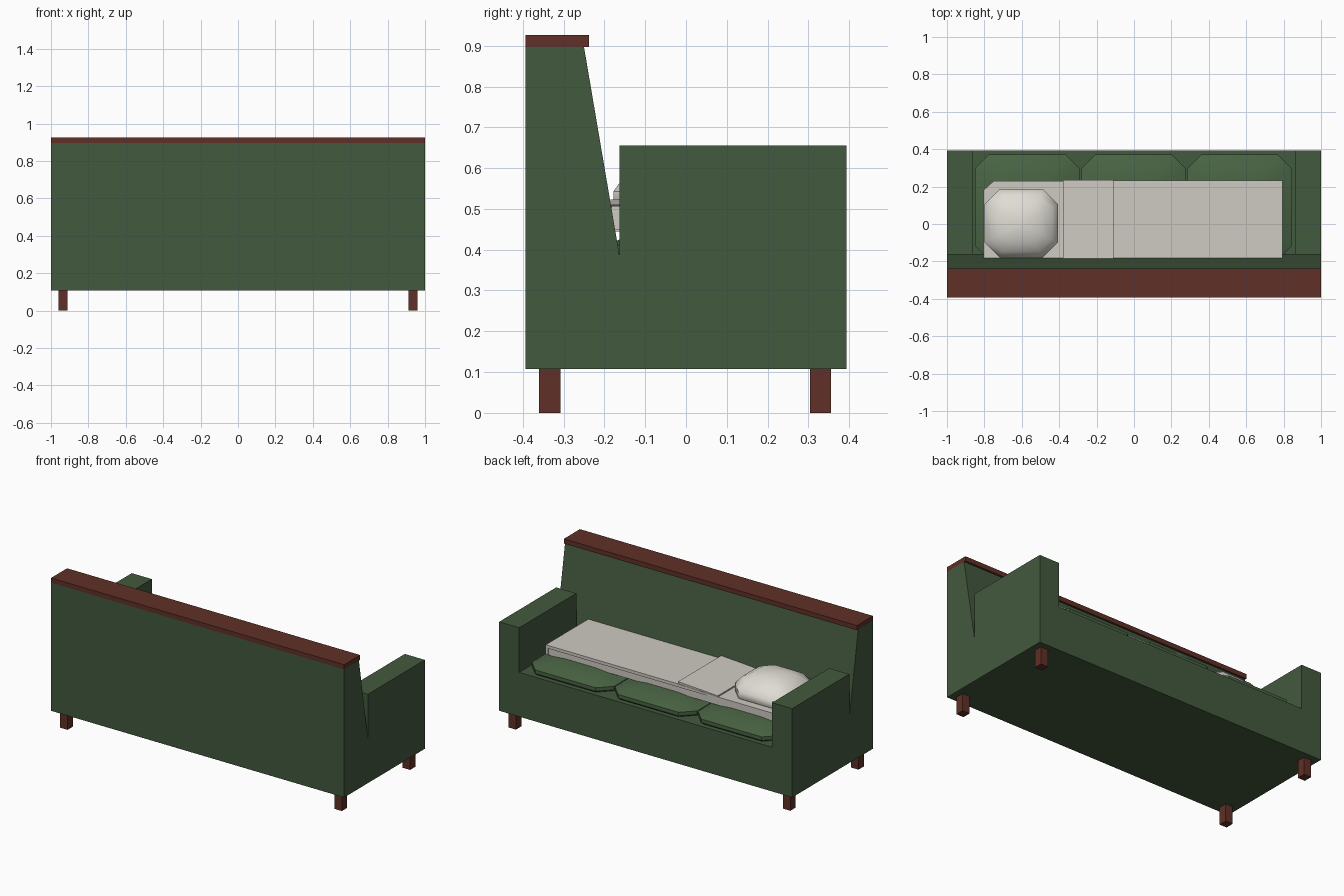
import bpy
from mathutils import Vector

if "Cube" in bpy.data.objects:
    bpy.data.objects.remove(bpy.data.objects["Cube"])


def material(name, rgb):
    m = bpy.data.materials.new(name)
    m.diffuse_color = (*rgb, 1)
    m.use_nodes = True
    m.node_tree.nodes["Principled BSDF"].inputs["Base Color"].default_value = m.diffuse_color
    return m


GREEN = material("green_fabric", (0.055, 0.10, 0.048))
CUSHION = material("cushion_fabric", (0.065, 0.125, 0.056))
WOOD = material("dark_wood", (0.115, 0.03, 0.02))
LINEN = material("linen", (0.62, 0.59, 0.54))
PILLOW = material("pillow_cotton", (0.74, 0.72, 0.66))


def make(name, verts, faces, mat):
    me = bpy.data.meshes.new(name)
    me.from_pydata(verts, [], faces)
    me.materials.append(mat)
    ob = bpy.data.objects.new(name, me)
    bpy.context.collection.objects.link(ob)
    # consistent outward normals
    import bmesh
    bm = bmesh.new()
    bm.from_mesh(me)
    bmesh.ops.recalc_face_normals(bm, faces=bm.faces)
    bm.to_mesh(me)
    bm.free()
    return ob


def extrude(name, pts, axis, a, b, mat):
    """Extrude a 2D profile along x, y or z from a to b."""
    def at(p, t):
        q = list(p)
        q.insert(axis, t)
        return q
    n = len(pts)
    verts = [at(p, a) for p in pts] + [at(p, b) for p in pts]
    faces = [list(range(n)), list(range(n, 2 * n))]
    faces += [[i, (i + 1) % n, n + (i + 1) % n, n + i] for i in range(n)]
    return make(name, verts, faces, mat)


def box(name, x, y, z, mat):
    return extrude(name, [(x[0], y[0]), (x[1], y[0]), (x[1], y[1]), (x[0], y[1])], 2, *z, mat)


def pad(name, cx, cy, hx, hy, cut, rings, mat):
    """Domed pad with a chamfered rectangular outline; rings = (scale, z)."""
    outline = []
    for sx, sy in ((1, 1), (-1, 1), (-1, -1), (1, -1)):
        pair = [(sx * hx, sy * (hy - cut)), (sx * (hx - cut), sy * hy)]
        outline += pair if sx * sy > 0 else pair[::-1]
    verts = [(cx + s * x, cy + s * y, z) for s, z in rings for x, y in outline]
    faces = [list(range(8))]
    for r in range(len(rings) - 1):
        for i in range(8):
            j = (i + 1) % 8
            faces.append([r * 8 + i, r * 8 + j, r * 8 + 8 + j, r * 8 + 8 + i])
    top = (len(rings) - 1) * 8
    faces.append(list(range(top, top + 8)))
    ob = make(name, verts, faces, mat)
    bpy.ops.object.select_all(action='DESELECT')
    ob.select_set(True)
    bpy.context.view_layer.objects.active = ob
    bpy.ops.object.shade_smooth_by_angle(angle=0.7)
    return ob


# Seat base and both arms as one U-shaped front profile
extrude("base_and_arms",
        [(-1, .107), (1, .107), (1, .655), (.863, .655), (.863, .38),
         (-.863, .38), (-.863, .655), (-1, .655)], 1, -.163, .393, GREEN)

# Sloped backrest with a wooden rail on top
extrude("backrest", [(-.394, .107), (-.394, .897), (-.25, .897), (-.163, .385), (-.163, .107)],
        0, -1, 1, GREEN)
box("top_rail", (-1, 1), (-.394, -.238), (.897, .926), WOOD)

# Four short legs
for sx, side in ((-1, "left"), (1, "right")):
    for y, end in ((-.334, "front"), (.33, "rear")):
        x = sx * .936
        box(f"{end}_{side}_leg", (x - .025, x + .025), (y - .026, y + .026), (0, .107), WOOD)

# Three seat cushions
for i in (-1, 0, 1):
    pad(f"seat_cushion_{i + 2}", i * .567 - .003, .09, .281, .281, .075,
        [(.97, .38), (1, .39), (1, .412), (.8, .438), (.5, .452), (.2, .457)], CUSHION)

# Bedding: undersheet with one clipped corner, blanket, turned-down fold
extrude("undersheet", [(-.8, -.18), (.785, -.18), (.785, .225), (-.745, .225), (-.8, .175)],
        2, .445, .488, LINEN)
extrude("sheet_top", [(-.805, -.183), (-.3, -.183), (-.3, .23), (-.75, .23), (-.805, .18)],
        2, .478, .498, LINEN)
extrude("blanket", [(-.38, .488), (-.38, .5), (-.115, .507), (.795, .507), (.795, .45), (.78, .45), (.78, .488)],
        1, -.182, .232, LINEN)
extrude("blanket_fold", [(-.38, .502), (-.115, .51), (-.11, .523), (-.38, .507)],
        1, -.185, .234, LINEN)

# Pillow
pad("pillow", -.603, .003, .197, .181, .08,
    [(.95, .49), (1, .503), (1, .543), (.83, .585), (.55, .615), (.25, .629), (.05, .631)], PILLOW)
